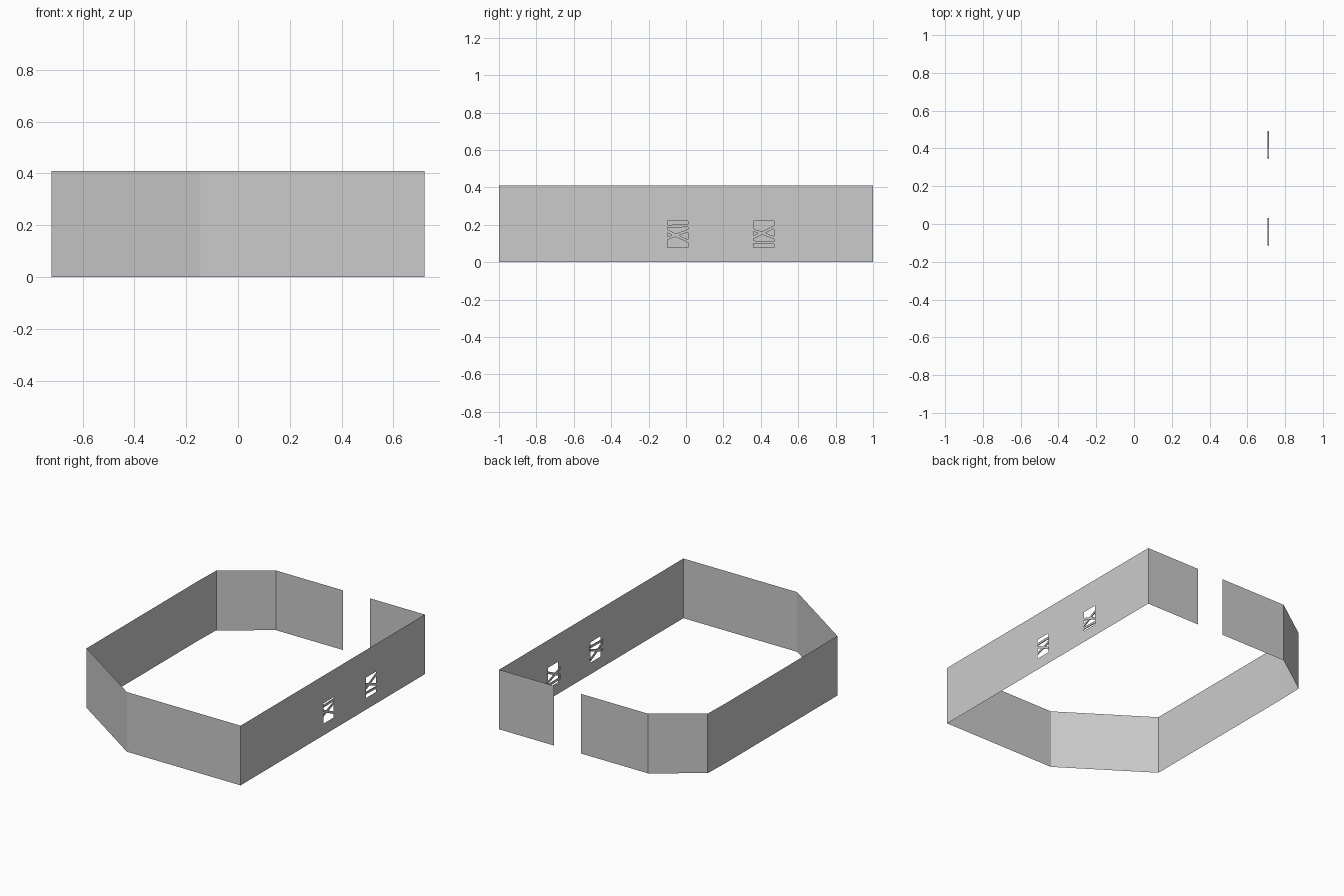
import bpy, bmesh, math
from mathutils import Matrix

if "Cube" in bpy.data.objects:
    bpy.data.objects.remove(bpy.data.objects["Cube"])

H = 0.41
WINDOWS = [(-0.10, 0.01), (0.36, 0.47)]   # y ranges of the openings
SILL, HEAD = 0.08, 0.22


def finish(bm, name):
    bmesh.ops.remove_doubles(bm, verts=bm.verts, dist=1e-5)
    bmesh.ops.recalc_face_normals(bm, faces=bm.faces)
    me = bpy.data.meshes.new(name)
    bm.to_mesh(me)
    bm.free()
    ob = bpy.data.objects.new(name, me)
    bpy.context.collection.objects.link(ob)
    return ob


# Perimeter sheet: every wall except the right one, extruded from its plan
def sheet(name, plan):
    bm = bmesh.new()
    for (x0, y0), (x1, y1) in zip(plan, plan[1:]):
        bm.faces.new([bm.verts.new(p) for p in
                      ((x0, y0, 0), (x1, y1, 0), (x1, y1, H), (x0, y0, H))])
    return finish(bm, name)


sheet("perimeter_wall", [(0.72, -1), (-0.145, -1), (-0.72, -0.615), (-0.72, 0.61),
                         (-0.715, 0.785), (-0.41, 1), (0.10, 1)])
sheet("door_side_wall", [(0.305, 1), (0.72, 1)])

# Right wall: grid of panels with the window cells left open
bm = bmesh.new()
ys = [-1] + [y for w in WINDOWS for y in w] + [1]
zs = [0, SILL, HEAD, H]
for i, (y0, y1) in enumerate(zip(ys, ys[1:])):
    for j, (z0, z1) in enumerate(zip(zs, zs[1:])):
        if j == 1 and i % 2 == 1:
            continue
        bm.faces.new([bm.verts.new((0.72, y, z)) for y, z in
                      ((y0, z0), (y1, z0), (y1, z1), (y0, z1))])
finish(bm, "window_wall")


# Boards nailed across each window on the inside: (y0, z0, y1, z1) from its centre
def boards(name, yc, bars):
    bm = bmesh.new()
    zc = (SILL + HEAD) / 2
    for y0, z0, y1, z1 in bars:
        size = math.hypot(y1 - y0, z1 - z0)
        m = (Matrix.Translation((0.711, yc + (y0 + y1) / 2, zc + (z0 + z1) / 2))
             @ Matrix.Rotation(math.atan2(z1 - z0, y1 - y0), 4, 'X')
             @ Matrix.Diagonal((0.006, size, 0.015, 1)))
        bmesh.ops.create_cube(bm, size=1, matrix=m)
    # no merging needed: boards overlap as separate solids
    return finish(bm, name)


bars = [(-0.065, 0.042, 0.075, 0.046), (-0.065, -0.026, 0.075, 0.026),
        (-0.065, 0.022, 0.07, -0.045)]
boards("window_boards_front", -0.045, bars)
boards("window_boards_back", 0.415, [(y0, -z0, y1, -z1) for y0, z0, y1, z1 in bars])
